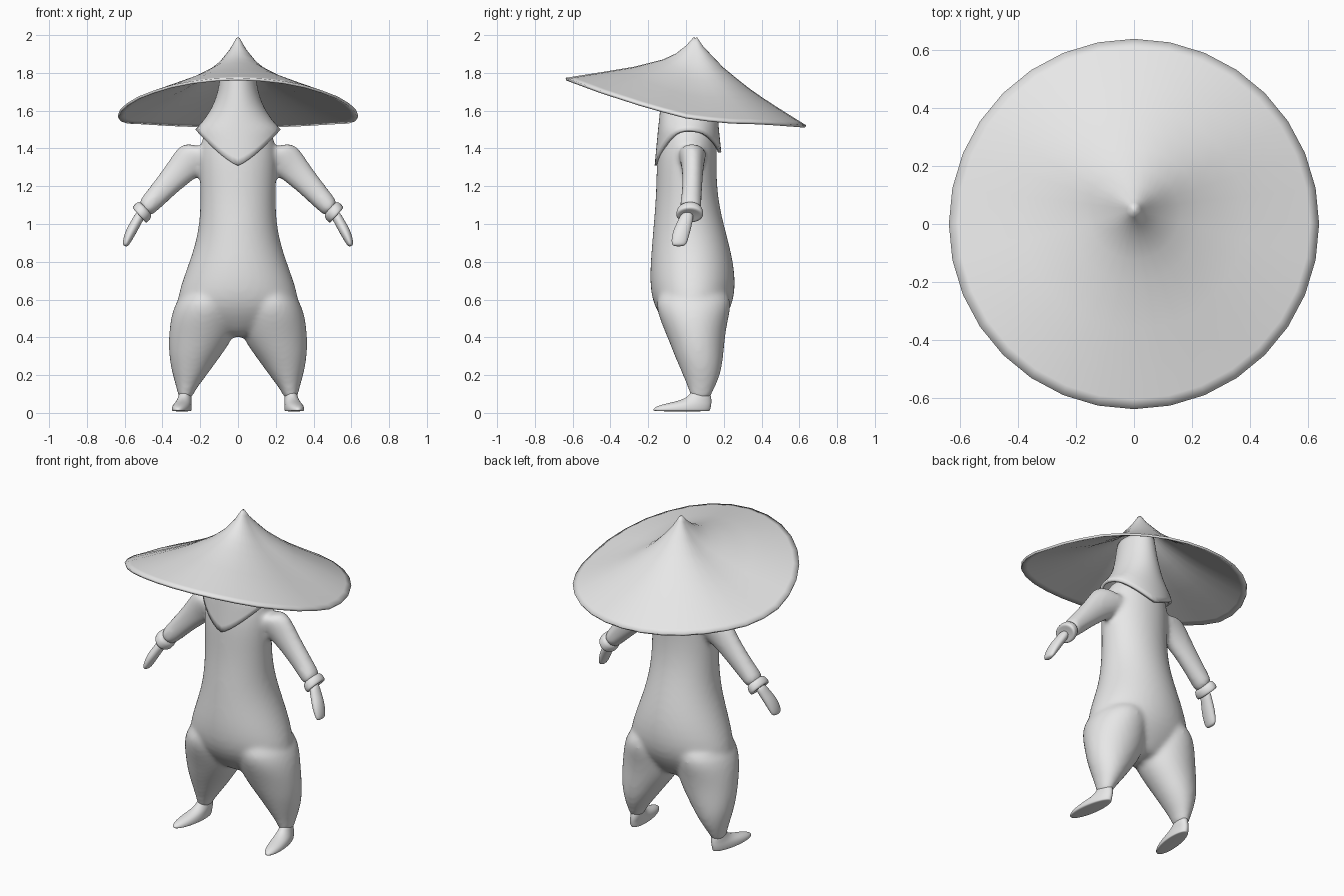
import bpy, bmesh, math
from mathutils import Matrix, Vector

if "Cube" in bpy.data.objects:
    bpy.data.objects.remove(bpy.data.objects["Cube"])

grey = bpy.data.materials.new("light grey")
grey.diffuse_color = (0.8, 0.8, 0.8, 1)
grey.use_nodes = True
grey.node_tree.nodes["Principled BSDF"].inputs["Base Color"].default_value = grey.diffuse_color


def lerp_table(table, v):
    """Piecewise linear lookup in an ascending table of (key, value)."""
    if v <= table[0][0]:
        return table[0][1]
    for (a, fa), (b, fb) in zip(table, table[1:]):
        if v <= b:
            return fa + (fb - fa) * (v - a) / (b - a)
    return table[-1][1]


def skin(bm, rings, cap_start=True, cap_end=True):
    """Bridge rings of points into a tube."""
    vs = [[bm.verts.new(p) for p in r] for r in rings]
    n = len(vs[0])
    for a, b in zip(vs, vs[1:]):
        for i in range(n):
            j = (i + 1) % n
            bm.faces.new((a[i], a[j], b[j], b[i]))
    if cap_start:
        bm.faces.new(vs[0][::-1])
    if cap_end:
        bm.faces.new(vs[-1])
    return [v for r in vs for v in r]


def loft(bm, rows, side=1, n=24):
    """Rows: x, y, z, half width, half depth, tilt in degrees."""
    rings = []
    for x, y, z, a, b, tilt in rows:
        t = math.radians(tilt)
        ring = []
        for i in range(n):
            w = math.tau * i / n
            u = a * math.cos(w)
            ring.append((side * (x + u * math.cos(t)), y + b * math.sin(w), z + u * math.sin(t)))
        rings.append(ring)
    return skin(bm, rings)


def finish(bm, name):
    bmesh.ops.recalc_face_normals(bm, faces=bm.faces)
    me = bpy.data.meshes.new(name)
    bm.to_mesh(me)
    bm.free()
    me.materials.append(grey)
    me.shade_smooth()
    ob = bpy.data.objects.new(name, me)
    bpy.context.collection.objects.link(ob)
    return ob


def subsurf(ob, levels=1):
    m = ob.modifiers.new("round", 'SUBSURF')
    m.levels = m.render_levels = levels


def box_row(z, x0, x1, y0, y1):
    """Horizontal loft row from its extents."""
    return ((x0 + x1) / 2, (y0 + y1) / 2, z, (x1 - x0) / 2, (y1 - y0) / 2, 0)


# robe: torso, trouser legs and sleeves blended into one skin
torso = [(1.56, .12, -.11, .14), (1.5, .175, -.13, .155), (1.4, .205, -.15, .165),
         (1.3, .205, -.156, .162), (1.2, .2, -.158, .165), (1.1, .2, -.163, .177),
         (1.0, .206, -.172, .2), (.9, .225, -.18, .227), (.8, .258, -.188, .25),
         (.7, .295, -.192, .262), (.6, .325, -.182, .255), (.52, .32, -.145, .22),
         (.45, .2, -.09, .17), (.4, .09, -.04, .13)]
leg = [(.66, .03, .28, -.14, .22), (.58, .0, .335, -.165, .245), (.5, .0, .358, -.142, .225),
       (.42, .015, .367, -.108, .21), (.35, .055, .368, -.08, .203), (.3, .092, .365, -.06, .198),
       (.25, .128, .358, -.038, .192), (.2, .165, .346, -.018, .18), (.15, .203, .332, .004, .162),
       (.1, .238, .318, .02, .135), (.07, .245, .315, .025, .13)]
sleeve = [(.13, .03, 1.38, .1, .08, 25), (.2, .033, 1.37, .115, .075, 32),
          (.27, .035, 1.318, .092, .06, 38), (.33, .035, 1.255, .075, .055, 40),
          (.4, .032, 1.18, .064, .054, 42), (.46, .026, 1.115, .056, .056, 46),
          (.505, .022, 1.065, .052, .062, 48)]
bm = bmesh.new()
loft(bm, [box_row(z, -w, w, f, b) for z, w, f, b in torso], n=32)
for s in (-1, 1):
    loft(bm, [box_row(*r) for r in leg], s)
    loft(bm, sleeve, s)
robe = finish(bm, "robe")
subsurf(robe)
m = robe.modifiers.new("blend", 'REMESH')
m.mode = 'VOXEL'
m.voxel_size = .013
m.use_smooth_shade = True
m = robe.modifiers.new("soften", 'SMOOTH')
m.factor = .5
m.iterations = 10

# cuffs, hands and feet on both sides
cuff = [(.485, .022, 1.088, .045, .058, 48), (.498, .021, 1.073, .056, .068, 48),
        (.515, .02, 1.054, .058, .073, 48), (.525, .019, 1.043, .053, .07, 48),
        (.52, .019, 1.048, .03, .045, 48)]
hand = [(.51, .01, 1.06, .028, .035, 40), (.537, -.005, 1.012, .027, .04, 30),
        (.56, -.02, .972, .029, .046, 26), (.578, -.03, .935, .026, .046, 22),
        (.592, -.036, .9, .02, .042, 20), (.598, -.039, .882, .012, .03, 20)]
foot = [(.008, .24, .325, -.165, .125), (.012, .236, .335, -.183, .13),
        (.03, .236, .335, -.175, .135), (.047, .24, .33, -.125, .137),
        (.062, .243, .322, -.045, .137), (.085, .246, .316, .01, .135), (.12, .25, .31, .03, .125)]
for s, tag in ((-1, "right"), (1, "left")):
    bm = bmesh.new()
    loft(bm, cuff, s)
    subsurf(finish(bm, tag + "_cuff"))
    bm = bmesh.new()
    loft(bm, hand, s, 16)
    subsurf(finish(bm, tag + "_hand"), 2)
    bm = bmesh.new()
    vs = loft(bm, [box_row(*r) for r in foot], s, 16)
    bmesh.ops.rotate(bm, verts=vs, cent=Vector((s * .28, .07, 0)),
                     matrix=Matrix.Rotation(s * math.radians(8), 3, 'Z'))
    subsurf(finish(bm, tag + "_foot"), 2)

# hood: covered head with a collar pointed at front and back
half_w = [(1.31, .228), (1.5, .226), (1.55, .182), (1.6, .148), (1.65, .124), (1.7, .108), (1.77, .095), (1.84, .085)]
front_y = [(1.31, -.166), (1.5, -.148), (1.65, -.132), (1.84, -.11)]
back_y = [(1.38, .187), (1.5, .174), (1.65, .165), (1.84, .14)]


def hood_point(w, t):
    c, s = math.cos(w), math.sin(w)
    low = 1.5 - (.19 if s < 0 else .12) * (1 - abs(c) ** 1.3)
    z = 1.83 + (low - 1.83) * t
    f, b = lerp_table(front_y, z), lerp_table(back_y, z)
    return (lerp_table(half_w, z) * c, (f + b) / 2 + (b - f) / 2 * s, z)


bm = bmesh.new()
skin(bm, [[hood_point(math.tau * i / 48, k / 14) for i in range(48)] for k in range(15)], True, False)
hood = finish(bm, "hood")
m = hood.modifiers.new("cloth", 'SOLIDIFY')
m.thickness = .018
m.offset = -1

# wide straw hat: cone drooping at the back, lifted brim at the front
brim = [(-.64, 1.775), (-.45, 1.705), (-.2, 1.625), (0, 1.572), (.2, 1.545), (.4, 1.54), (.64, 1.522)]
rise_back = [(0, 1), (.07, .875), (.26, .63), (.52, .375), (.78, .167), (1, 0)]
rise_front = [(0, 1), (.07, .76), (.15, .57), (.25, .43), (.47, .26), (.73, .13), (1, 0)]


def hat_point(w, t):
    s = math.sin(w)
    edge = lerp_table(brim, .637 * s)
    k = (1 - s) / 2
    rise = k * lerp_table(rise_front, t) + (1 - k) * lerp_table(rise_back, t)
    return (.637 * t * math.cos(w), .05 * (1 - t) + .637 * t * s, edge + (2 - edge) * rise)


bm = bmesh.new()
steps = (.015, .04, .07, .15, .25, .36, .48, .6, .73, .86, .95, 1)
skin(bm, [[hat_point(math.tau * i / 32, t) for i in range(32)] for t in steps], True, False)
hat = finish(bm, "straw_hat")
m = hat.modifiers.new("straw", 'SOLIDIFY')
m.thickness = .014
m.offset = -1
